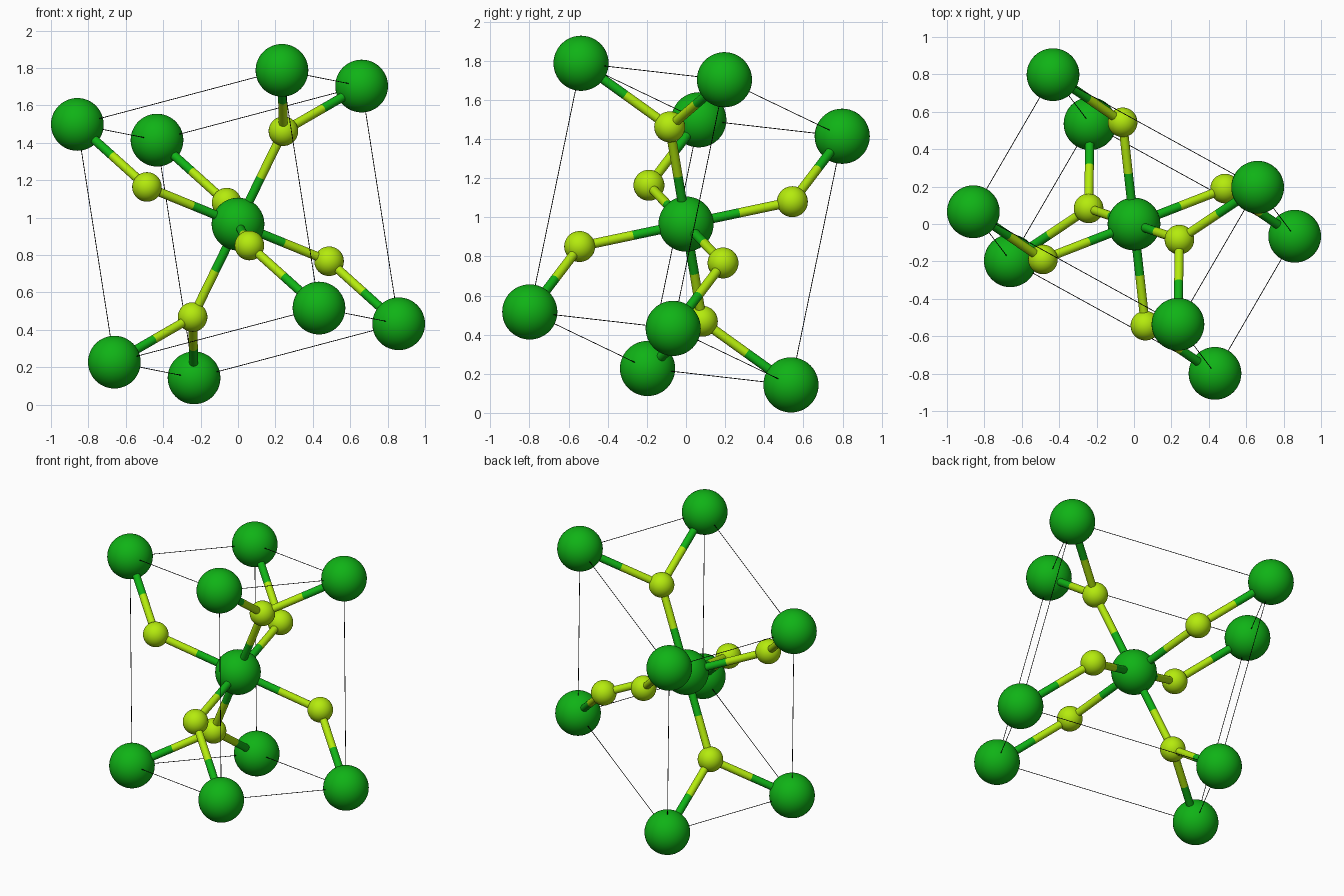
import bpy
from mathutils import Vector
from itertools import product

if "Cube" in bpy.data.objects:
    bpy.data.objects.remove(bpy.data.objects["Cube"])

# Unit cell: centre and three edge vectors
CENTRE = Vector((0, 0, 0.965))
E1 = Vector((0.426, 0.733, -0.084))
E2 = Vector((1.094, -0.602, 0.289))
E3 = Vector((0.198, -0.262, -1.271))
R_BIG, R_SMALL, R_BOND, R_LINE = 0.141, 0.079, 0.024, 0.002


def material(name, colour):
    m = bpy.data.materials.new(name)
    m.diffuse_color = (*colour, 1)
    m.use_nodes = True
    m.node_tree.nodes["Principled BSDF"].inputs["Base Color"].default_value = m.diffuse_color
    return m


GREEN = material("green", (0.005, 0.45, 0.008))
LIME = material("lime", (0.46, 0.83, 0.004))
BLACK = material("black", (0.0, 0.0, 0.0))


def at(a, b, c):
    return CENTRE + a * E1 + b * E2 + c * E3


def finish(name, mat):
    ob = bpy.context.object
    ob.name = name
    ob.data.materials.append(mat)
    bpy.ops.object.shade_smooth_by_angle()


def ball(name, pos, radius, mat):
    bpy.ops.mesh.primitive_uv_sphere_add(segments=48, ring_count=24, radius=radius, location=pos)
    finish(name, mat)


def rod(name, p, q, radius, mat, sides=20):
    d = q - p
    bpy.ops.mesh.primitive_cylinder_add(
        vertices=sides, radius=radius, depth=d.length, location=(p + q) / 2,
        rotation=d.to_track_quat('Z', 'Y').to_euler())
    finish(name, mat)


def bond(big, small):
    # Each bond changes colour halfway
    mid = (big + small) / 2
    rod("bond_green_half", big, mid, R_BOND, GREEN)
    rod("bond_lime_half", mid, small, R_BOND, LIME)


# Large atoms: cell centre and eight corners
ball("centre_atom", CENTRE, R_BIG, GREEN)
for s in product((-0.5, 0.5), repeat=3):
    ball("corner_atom", at(*s), R_BIG, GREEN)

# Thin cell outline
for axis in range(3):
    for s in product((-0.5, 0.5), repeat=2):
        lo, hi = list(s), list(s)
        lo.insert(axis, -0.5)
        hi.insert(axis, 0.5)
        rod("cell_edge", at(*lo), at(*hi), R_LINE, BLACK, 8)

for s in (-1, 1):
    # Small atoms in the middle plane, each tied to the centre and two corners
    p = at(0, 0.281 * s, -0.327 * s)
    ball("inner_small_atom", p, R_SMALL, LIME)
    bond(CENTRE, p)
    for e in (-0.5, 0.5):
        bond(at(e, 0.5 * s, -0.5 * s), p)
    # Small atoms on the end faces, each tied to the centre and one corner
    for e in (-0.5, 0.5):
        p = at(e, 0.219 * s, 0.173 * s)
        ball("face_small_atom", p, R_SMALL, LIME)
        bond(CENTRE, p)
        bond(at(e, 0.5 * s, 0.5 * s), p)
